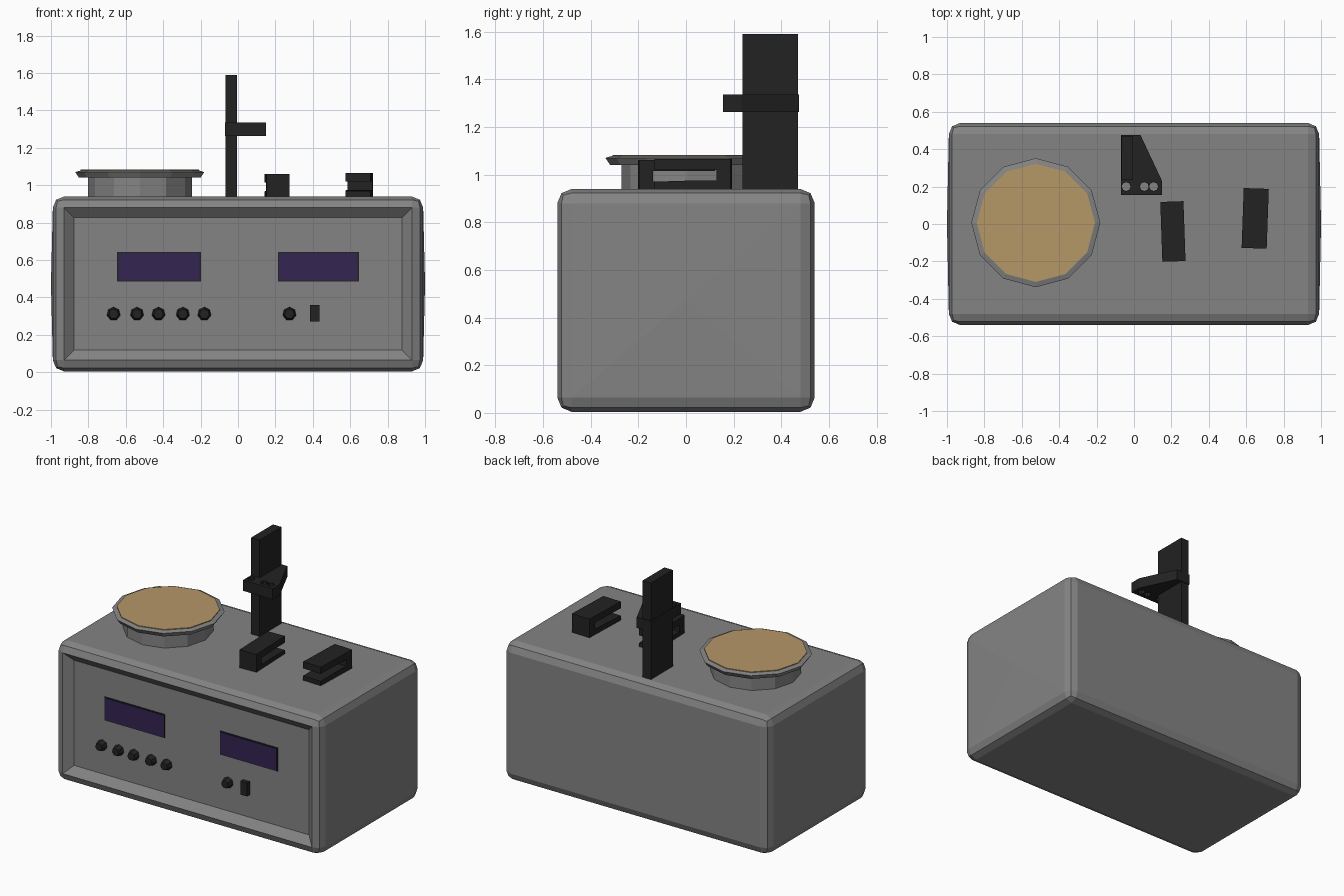
import bpy, bmesh, math
from mathutils import Matrix, Vector

if "Cube" in bpy.data.objects:
    bpy.data.objects.remove(bpy.data.objects["Cube"])


def material(name, rgb):
    m = bpy.data.materials.new(name)
    m.diffuse_color = (*rgb, 1)
    m.use_nodes = True
    m.node_tree.nodes["Principled BSDF"].inputs["Base Color"].default_value = m.diffuse_color
    return m


GREY = material("grey casing", (0.23, 0.23, 0.23))
BLACK = material("black plastic", (0.016, 0.016, 0.016))
TAN = material("tan pan", (0.46, 0.31, 0.135))
PURPLE = material("purple screen", (0.033, 0.018, 0.085))
FRONT = -0.535      # rim of the casing
PANEL = -0.495      # recessed control panel


def finish(name, bm, mat):
    bmesh.ops.recalc_face_normals(bm, faces=bm.faces)
    me = bpy.data.meshes.new(name)
    bm.to_mesh(me)
    bm.free()
    me.materials.append(mat)
    ob = bpy.data.objects.new(name, me)
    bpy.context.collection.objects.link(ob)
    return ob


def box(name, x, y, z, mat):
    bm = bmesh.new()
    bmesh.ops.create_cube(bm, size=1)
    for v in bm.verts:
        v.co = [(a + b) / 2 + c * (b - a) for c, (a, b) in zip(v.co, (x, y, z))]
    return finish(name, bm, mat)


def prism(name, points, offset, mat):
    """Extrude a closed outline of 3D points along an offset."""
    bm = bmesh.new()
    face = bm.faces.new([bm.verts.new(p) for p in points])
    ext = bmesh.ops.extrude_face_region(bm, geom=[face], use_keep_orig=True)
    for v in ext["geom"]:
        if isinstance(v, bmesh.types.BMVert):
            v.co += Vector(offset)
    return finish(name, bm, mat)


def cone(name, centre, r1, r2, depth, sides, mat, along_front=False):
    """Tapered cylinder starting at centre, going up or toward the front."""
    m = Matrix.Translation(centre)
    if along_front:
        m = m @ Matrix.Rotation(math.pi / 2, 4, 'X')
    bm = bmesh.new()
    bmesh.ops.create_cone(bm, cap_ends=True, segments=sides, radius1=r1, radius2=r2,
                          depth=depth, matrix=m @ Matrix.Translation((0, 0, depth / 2)))
    return finish(name, bm, mat)


# casing: chamfered box with a sloped recess in the front
bm = bmesh.new()
bmesh.ops.create_cube(bm, size=1)
for v in bm.verts:
    v.co = (v.co.x * 1.98, v.co.y * 1.08, 0.472 + v.co.z * 0.935)
bmesh.ops.bevel(bm, geom=bm.edges[:], offset=0.06, offset_type='OFFSET',
                segments=2, profile=0.5, affect='EDGES')
front = min(bm.faces, key=lambda f: f.calc_center_median().y)
bmesh.ops.inset_region(bm, faces=[front], thickness=0.075, depth=FRONT - PANEL - 0.005)
# side walls bow out slightly
for side in (-1, 1):
    wall = max(bm.faces, key=lambda f: f.calc_center_median().x * side)
    poke = bmesh.ops.poke(bm, faces=[wall])
    poke["verts"][0].co.x += side * 0.01
finish("casing", bm, GREY)

# screens with thin dark surrounds
for name, x0, x1 in (("left", -0.64, -0.205), ("right", 0.22, 0.64)):
    box(name + "_screen_surround", (x0 - 0.006, x1 + 0.006), (PANEL - 0.004, PANEL + 0.004),
        (0.484, 0.643), BLACK)
    box(name + "_screen", (x0, x1), (PANEL - 0.008, PANEL), (0.49, 0.637), PURPLE)

# knobs and switch
for i, x in enumerate((-0.665, -0.54, -0.425, -0.295, -0.18, 0.275)):
    cone(f"knob_{i + 1}", (x, PANEL + 0.005, 0.312), 0.038, 0.026, 0.045, 7, BLACK, True)
box("switch", (0.385, 0.435), (PANEL - 0.03, PANEL + 0.005), (0.27, 0.36), BLACK)

# weighing pan on its neck
PX, PY = -0.525, 0.007
cone("pan_neck", (PX, PY, 0.9), 0.278, 0.278, 0.145, 12, GREY)
cone("pan_rim", (PX, PY, 1.04), 0.325, 0.345, 0.03, 12, GREY)
cone("pan_rim_top", (PX, PY, 1.07), 0.345, 0.318, 0.008, 12, GREY)
cone("pan_top", (PX, PY, 1.077), 0.316, 0.316, 0.006, 12, TAN)

# upright post
box("post", (-0.068, -0.005), (0.238, 0.47), (0.92, 1.59), BLACK)

# bracket clamped around the post, with three holes
outline = [(-0.07, 0.155), (0.15, 0.155), (0.15, 0.23), (0.035, 0.475), (-0.07, 0.475)]
bracket = prism("bracket", [(x, y, 1.262) for x, y in outline], (0, 0, 0.073), BLACK)
for x in (-0.042, 0.055, 0.105):
    cutter = cone("hole_cutter", (x, 0.2, 1.2), 0.024, 0.024, 0.2, 8, BLACK)
    cutter.hide_render = True
    mod = bracket.modifiers.new("hole", 'BOOLEAN')
    mod.operation = 'DIFFERENCE'
    mod.solver = 'EXACT'
    mod.object = cutter
    bpy.context.view_layer.objects.active = bracket
    bpy.ops.object.modifier_apply(modifier=mod.name)
    bpy.data.objects.remove(cutter)

# two C-shaped sample holders facing opposite ways (s = side of the leg)
for name, cx, cy, z0, s, turn in (("left_holder", 0.208, -0.04, 0.93, -1, 2),
                                  ("right_holder", 0.648, 0.03, 0.935, 1, -2)):
    profile = [(0.16, 0), (-0.16, 0), (-0.16, 0.09), (-0.16, 0.13), (0.16, 0.13),
               (0.16, 0.085), (-0.1, 0.085), (-0.1, 0.04), (0, 0.04), (0.16, 0.035)]
    if s < 0:
        pts = [(-0.062, y, z) for y, z in profile]
    else:
        pts = [(-0.067, -y, z) for y, z in profile]
    ob = prism(name, pts, (0.124 if s < 0 else 0.134, 0, 0), BLACK)
    ob.location = (cx, cy, z0)
    ob.rotation_euler.z = math.radians(turn)
